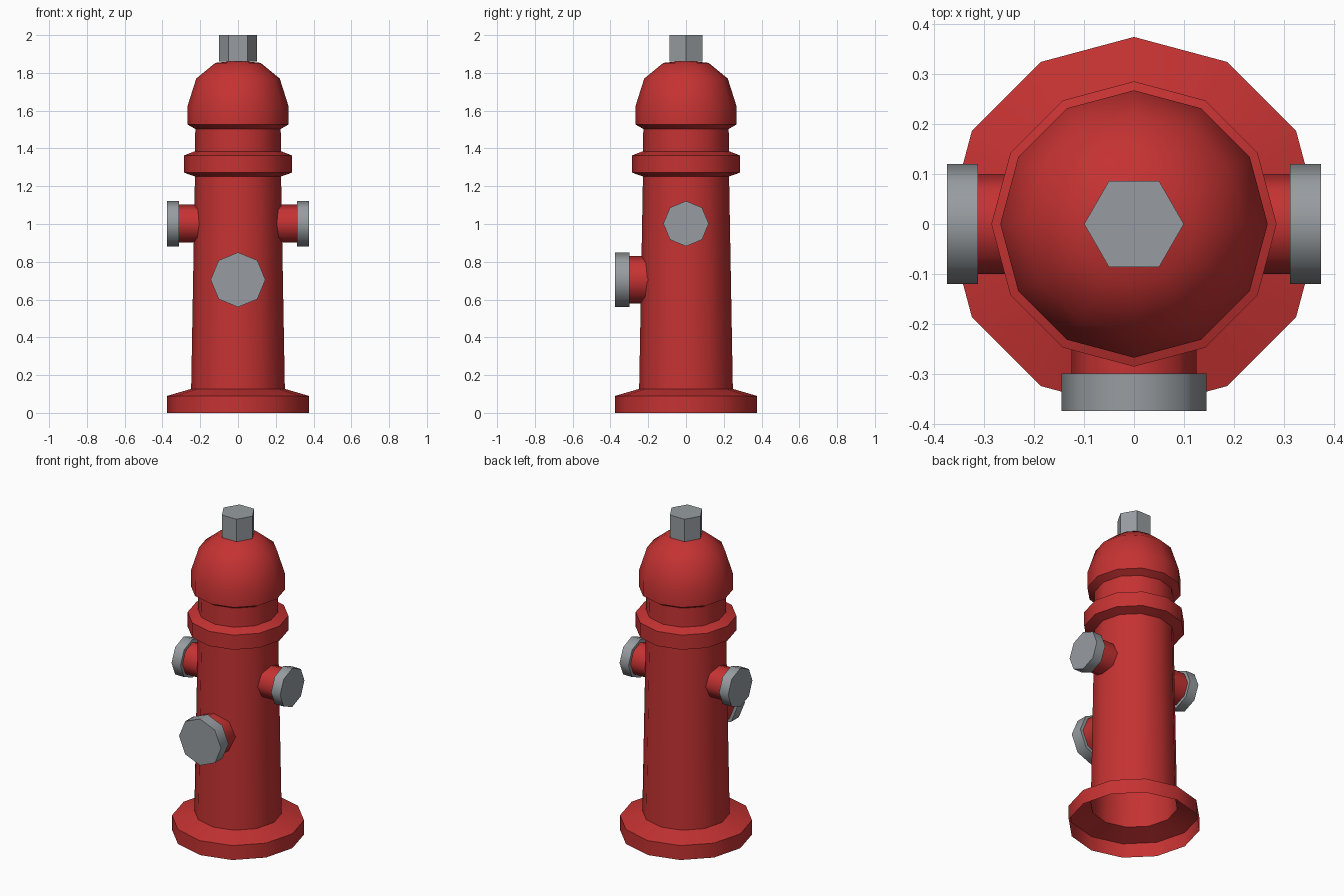
import bpy, bmesh
from math import radians, pi, cos, sin
from mathutils import Matrix

cube = bpy.data.objects.get("Cube")
if cube:
    bpy.data.objects.remove(cube, do_unlink=True)


def material(name, rgb):
    mat = bpy.data.materials.new(name)
    mat.use_nodes = True
    mat.diffuse_color = (*rgb, 1)
    mat.node_tree.nodes["Principled BSDF"].inputs["Base Color"].default_value = (*rgb, 1)
    return mat


red = material("red paint", (0.56, 0.032, 0.032))
grey = material("grey metal", (0.31, 0.335, 0.355))


def lathe(name, profile, sides, mat, matrix=Matrix()):
    """Revolve (radius, height) points around z; zero radius closes the end."""
    bm = bmesh.new()
    rings = []
    for r, z in profile:
        count = sides if r else 1
        rings.append([bm.verts.new((r * cos(2 * pi * i / sides),
                                    r * sin(2 * pi * i / sides), z))
                      for i in range(count)])
    for low, high in zip(rings, rings[1:]):
        for i in range(sides):
            j = (i + 1) % sides
            corners = [low[i % len(low)], low[j % len(low)],
                       high[j % len(high)], high[i % len(high)]]
            bm.faces.new(list(dict.fromkeys(corners)))
    bm.transform(matrix)
    mesh = bpy.data.meshes.new(name)
    bm.to_mesh(mesh)
    bm.free()
    mesh.materials.append(mat)
    mesh.shade_smooth()
    mesh.set_sharp_from_angle(angle=radians(50))
    obj = bpy.data.objects.new(name, mesh)
    bpy.context.collection.objects.link(obj)
    return obj


def drum(name, radius, start, end, sides, mat, matrix=Matrix()):
    return lathe(name, [(0, start), (radius, start), (radius, end), (0, end)],
                 sides, mat, matrix)


# Hollow shell, open underneath: base flange, barrel, collar, neck and dome
lathe("hydrant_body", [
    (0.375, 0), (0.375, 0.09), (0.248, 0.127),
    (0.228, 1.252), (0.286, 1.272), (0.286, 1.363), (0.228, 1.385),
    (0.226, 1.503), (0.268, 1.527), (0.268, 1.622),
    (0.221, 1.77), (0.12, 1.853), (0, 1.865)], 12, red)

# Hexagonal nut on top
drum("top_nut", 0.1, 1.86, 2, 6, grey)

# Outlets: a red pipe with a wider grey cap
outlets = [
    ("front", 0.125, 0.145, 0.30, 0.705, Matrix.Rotation(radians(90), 4, 'X')),
    ("left", 0.1, 0.12, 0.313, 1.002, Matrix.Rotation(radians(90), 4, 'Y')),
    ("right", 0.1, 0.12, 0.313, 1.002, Matrix.Rotation(radians(-90), 4, 'Y')),
]
for side, pipe_r, cap_r, cap_start, height, turn in outlets:
    place = Matrix.Translation((0, 0, height)) @ turn
    drum(side + "_outlet_pipe", pipe_r, 0.17, cap_start + 0.01, 8, red, place)
    drum(side + "_outlet_cap", cap_r, cap_start, 0.375, 8, grey, place)
